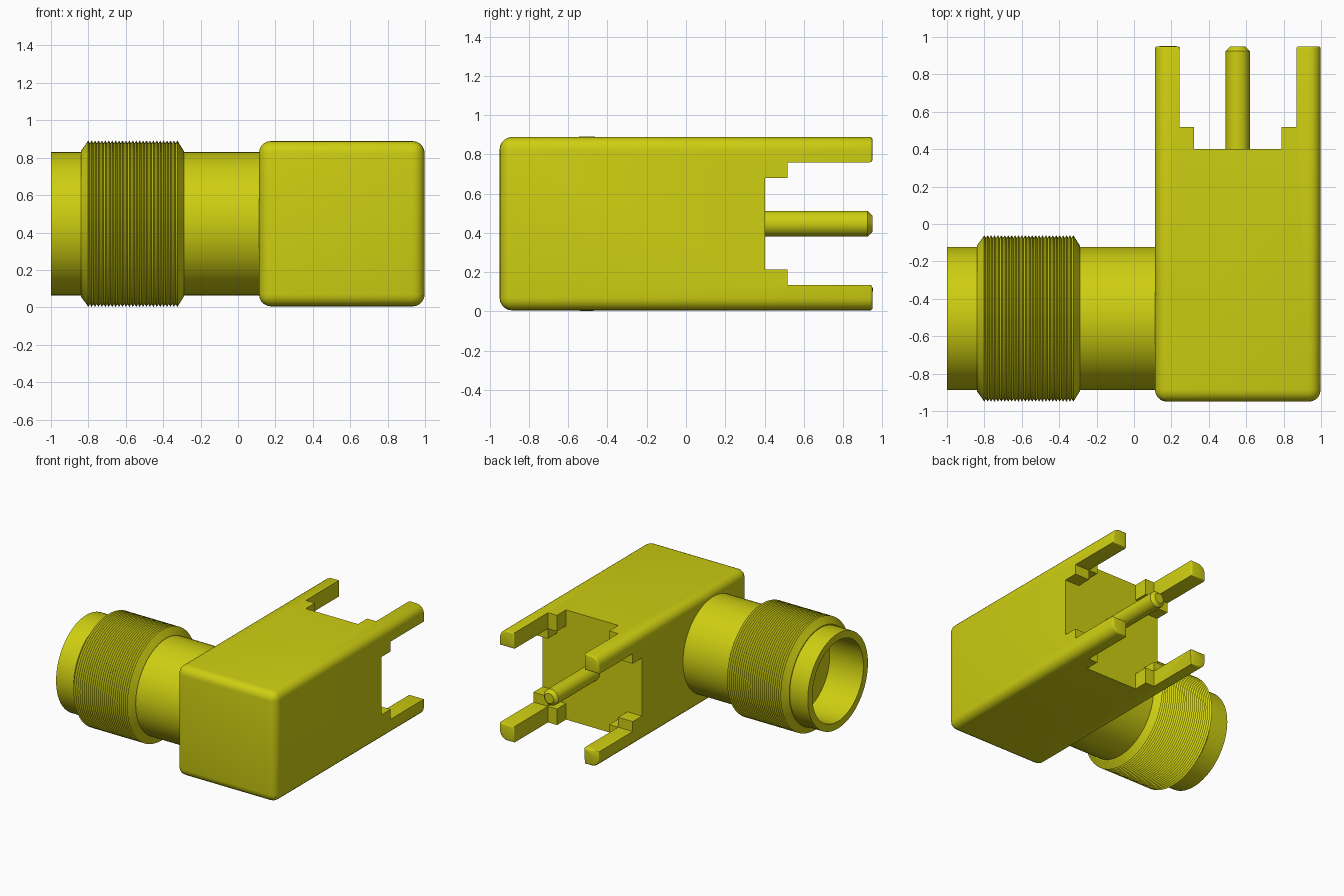
import bpy, bmesh, math
from mathutils import Vector

old = bpy.data.objects.get("Cube")
if old:
    bpy.data.objects.remove(old, do_unlink=True)

# Single yellow metal
COLOUR = (0.62, 0.62, 0.006, 1)
mat = bpy.data.materials.new("yellow_metal")
mat.use_nodes = True
mat.diffuse_color = COLOUR
mat.node_tree.nodes["Principled BSDF"].inputs["Base Color"].default_value = COLOUR

CZ = 0.447                      # height of both round axes
BX = 0.555                      # centre of the housing in x
HX, HZ = 0.443, 0.442           # housing half sizes


def make_object(name, bm):
    bmesh.ops.recalc_face_normals(bm, faces=bm.faces)
    mesh = bpy.data.meshes.new(name)
    bm.to_mesh(mesh)
    bm.free()
    mesh.materials.append(mat)
    obj = bpy.data.objects.new(name, mesh)
    bpy.context.collection.objects.link(obj)
    return obj


def smooth(obj):
    bpy.ops.object.select_all(action='DESELECT')
    obj.select_set(True)
    bpy.context.view_layer.objects.active = obj
    bpy.ops.object.shade_smooth_by_angle(angle=math.radians(32))


def box_bm(lo, hi):
    bm = bmesh.new()
    bmesh.ops.create_cube(bm, size=1)
    for v in bm.verts:
        v.co = Vector([(a + b) / 2 + c * (b - a) for a, b, c in zip(lo, hi, v.co)])
    return bm


def lathe(name, profile, centre, axis, steps=72):
    """Revolve (position along axis, radius) points about a line."""
    bm = bmesh.new()
    axis, centre = Vector(axis), Vector(centre)
    verts = [bm.verts.new(centre + axis * p + Vector((0, 0, r))) for p, r in profile]
    edges = [bm.edges.new(pair) for pair in zip(verts, verts[1:])]
    bmesh.ops.spin(bm, geom=verts + edges, cent=centre, axis=axis,
                   angle=2 * math.pi, steps=steps, use_duplicate=False)
    bmesh.ops.remove_doubles(bm, verts=bm.verts, dist=1e-5)
    obj = make_object(name, bm)
    smooth(obj)
    return obj


def cut(obj, lo, hi):
    """Subtract a box from the object."""
    cutter = make_object("cutter", box_bm(lo, hi))
    cutter.hide_render = True
    mod = obj.modifiers.new("cut", 'BOOLEAN')
    mod.operation, mod.solver, mod.object = 'DIFFERENCE', 'EXACT', cutter
    bpy.context.view_layer.objects.active = obj
    bpy.ops.object.modifier_apply(modifier=mod.name)
    bpy.data.objects.remove(cutter, do_unlink=True)


# Housing: rounded block, overlong at the back so the rear can be trimmed flat
bm = box_bm((BX - HX, -0.95, CZ - HZ), (BX + HX, 1.3, CZ + HZ))
bmesh.ops.bevel(bm, geom=bm.edges[:], offset=0.065, offset_type='OFFSET',
                segments=5, profile=0.5, affect='EDGES')
housing = make_object("housing_with_legs", bm)
cut(housing, (-1, 0.95, -1), (2, 2, 2))

# Rear cavity and stepped side slots leave four corner legs
W, S = 0.313, 0.233             # half widths of the wide and narrow gaps
cut(housing, (BX - W, 0.402, CZ - W), (BX + W, 1.5, CZ + W))
for y, g in ((0.402, S), (0.518, W)):
    cut(housing, (BX - g, y, -1), (BX + g, 1.5, 2))
    cut(housing, (-1, y, CZ - g), (2, 1.5, CZ + g))

# Round the leg tips
bm = bmesh.new()
bm.from_mesh(housing.data)
bmesh.ops.remove_doubles(bm, verts=bm.verts, dist=1e-5)
tips = [e for e in bm.edges if all(v.co.y > 0.949 for v in e.verts)]
bmesh.ops.bevel(bm, geom=tips, offset=0.028, offset_type='OFFSET',
                segments=3, profile=0.5, affect='EDGES', clamp_overlap=True)
bm.to_mesh(housing.data)
bm.free()
smooth(housing)

# Centre pin with chamfered tip
lathe("centre_pin", [(0.38, 0), (0.38, 0.065), (0.925, 0.065), (0.95, 0.04), (0.95, 0)],
      (BX, 0, CZ), (0, 1, 0), 40)

# Barrel with an open socket at its free end
BARREL = (0, -0.505, CZ)
lathe("barrel", [(0.13, 0), (0.13, 0.383), (-1, 0.383), (-1, 0.325), (-0.7, 0.325), (-0.7, 0)],
      BARREL, (1, 0, 0))

# Threaded collar: chamfered ends with a row of small ridges
TEETH, X0, X1 = 27, -0.81, -0.315
pitch = (X1 - X0) / TEETH
profile = [(-0.84, 0.37), (-0.84, 0.39), (X0, 0.43)]
for i in range(TEETH):
    profile += [(X0 + (i + 0.5) * pitch, 0.445), (X0 + (i + 1) * pitch, 0.43)]
profile += [(-0.29, 0.39), (-0.29, 0.37)]
lathe("threaded_collar", profile, BARREL, (1, 0, 0))
